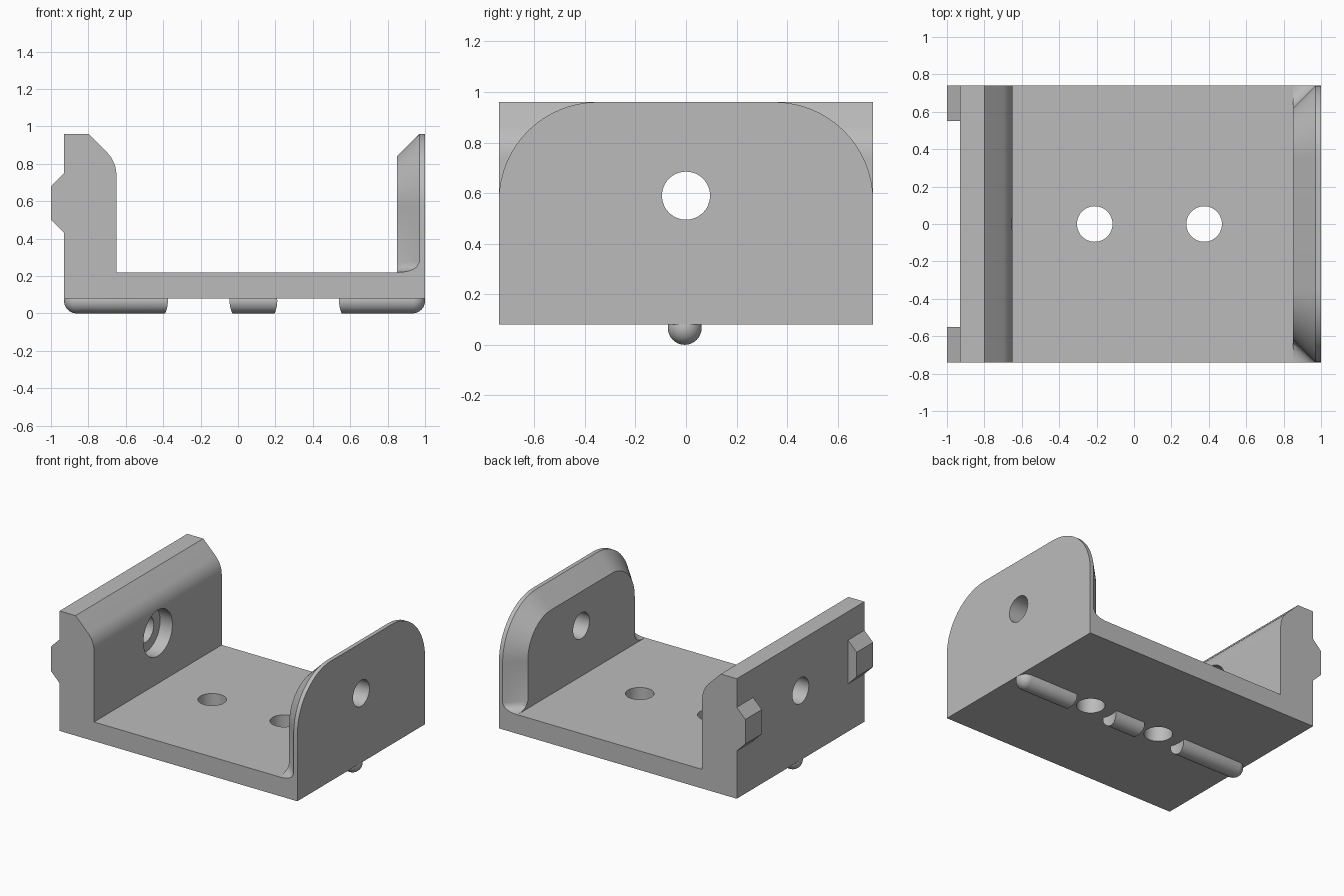
import bpy, bmesh, math
from mathutils import Matrix, Vector

cube = bpy.data.objects.get("Cube")
if cube:
    bpy.data.objects.remove(cube, do_unlink=True)

grey = bpy.data.materials.new("light grey")
grey.use_nodes = True
COLOUR = (0.5, 0.5, 0.5, 1)
grey.diffuse_color = COLOUR
grey.node_tree.nodes["Principled BSDF"].inputs["Base Color"].default_value = COLOUR

HALF = 0.74      # half depth of the bracket
BOTTOM, FLOOR, TOP = 0.08, 0.22, 0.96


def finish(name, bm):
    bmesh.ops.remove_doubles(bm, verts=bm.verts, dist=1e-5)
    bmesh.ops.recalc_face_normals(bm, faces=bm.faces)
    mesh = bpy.data.meshes.new(name)
    bm.to_mesh(mesh)
    bm.free()
    mesh.materials.append(grey)
    obj = bpy.data.objects.new(name, mesh)
    bpy.context.collection.objects.link(obj)
    return obj


def loft(name, rings):
    """Skin a list of equal-length closed rings and cap both ends."""
    bm = bmesh.new()
    rows = [[bm.verts.new(p) for p in ring] for ring in rings]
    n = len(rows[0])
    for a, b in zip(rows, rows[1:]):
        for i in range(n):
            j = (i + 1) % n
            bm.faces.new((a[i], a[j], b[j], b[i]))
    bm.faces.new(rows[0])
    bm.faces.new(rows[-1])
    return finish(name, bm)


def prism(name, profile, y0, y1):
    return loft(name, [[(x, y, z) for x, z in profile] for y in (y0, y1)])


def cylinder(name, radius, centre, axis, depth):
    bm = bmesh.new()
    turn = Vector((0, 0, 1)).rotation_difference(Vector(axis)).to_matrix().to_4x4()
    bmesh.ops.create_cone(bm, cap_ends=True, segments=48, radius1=radius, radius2=radius,
                          depth=depth, matrix=Matrix.Translation(centre) @ turn)
    return finish(name, bm)


def combine(target, other, operation):
    mod = target.modifiers.new("combine", 'BOOLEAN')
    mod.operation, mod.solver, mod.object = operation, 'EXACT', other
    bpy.context.view_layer.objects.active = target
    bpy.ops.object.modifier_apply(modifier=mod.name)
    bpy.data.objects.remove(other, do_unlink=True)


# Floor and thick left wall as one profile, with an eased chamfer on the wall top
r = 0.17
arc = [(-0.65 - r + r * math.cos(math.radians(a)), 0.74 + r * math.sin(math.radians(a)))
       for a in (45, 37.5, 30, 22.5, 15, 7.5, 0)]
profile = [(-0.93, BOTTOM), (-0.93, TOP), (-0.80, TOP)] + arc + \
          [(-0.65, FLOOR), (1, FLOOR), (1, BOTTOM)]
bracket = prism("bracket_body", profile, -HALF, HALF)


# Rounded right wall, its inner rim chamfered and flared into the floor
def wall_ring(x, inset):
    radius = 0.39
    half = [(HALF, 0.15)]
    for k in range(7):
        out = inset * (1 - k / 6)
        u = 1 - min(1, out / 0.11)
        half.append((HALF - inset + out, FLOOR + 0.055 * (1 - math.sqrt(1 - u * u))))
    for k in range(17):
        a = math.pi / 2 * k / 16
        half.append((HALF - radius + (radius - inset) * math.cos(a),
                     TOP - radius + (radius - inset) * math.sin(a)))
    return [(x, y, z) for y, z in half] + [(x, -y, z) for y, z in reversed(half)]


slices = [wall_ring(1, 0)] + [wall_ring(0.97 - d, d) for d in (i * 0.015 for i in range(9))]
combine(bracket, loft("right_wall", slices), 'UNION')

# Wedge-edged tabs on the outside of the left wall
tab = [(-0.90, 0.43), (-0.93, 0.43), (-1, 0.50), (-1, 0.68), (-0.93, 0.75), (-0.90, 0.75)]
for side in (-1, 1):
    combine(bracket, prism("tab", tab, side * 0.55, side * HALF), 'UNION')

# Screw holes through both walls and the floor, with a counterbore in the left wall
HOLES = (-0.21, 0.375)
combine(bracket, cylinder("wall_hole", 0.095, (0, 0, 0.59), (1, 0, 0), 3), 'DIFFERENCE')
combine(bracket, cylinder("counterbore", 0.168, (-0.60, 0, 0.59), (1, 0, 0), 0.3), 'DIFFERENCE')
for x in HOLES:
    combine(bracket, cylinder("floor_hole", 0.095, (x, 0, 0.15), (0, 0, 1), 0.4), 'DIFFERENCE')

# Round-ended rail under the floor, interrupted around the floor holes
R = 0.067
bm = bmesh.new()
bmesh.ops.create_uvsphere(bm, u_segments=32, v_segments=17, radius=R,
                          matrix=Matrix.Rotation(math.pi / 2, 4, 'Y'))
for v in bm.verts:
    v.co += Vector((0.035 + math.copysign(0.965 - R, v.co.x), -0.005, R))
rail = finish("bottom_rail", bm)
for x in HOLES:
    combine(rail, cylinder("rail_gap", 0.18, (x, 0, 0.05), (0, 0, 1), 0.4), 'DIFFERENCE')

# Smooth the curves and keep the hard edges
for obj in (bracket, rail):
    bpy.ops.object.select_all(action='DESELECT')
    obj.select_set(True)
    bpy.context.view_layer.objects.active = obj
    bpy.ops.object.shade_smooth_by_angle(angle=math.radians(25))
